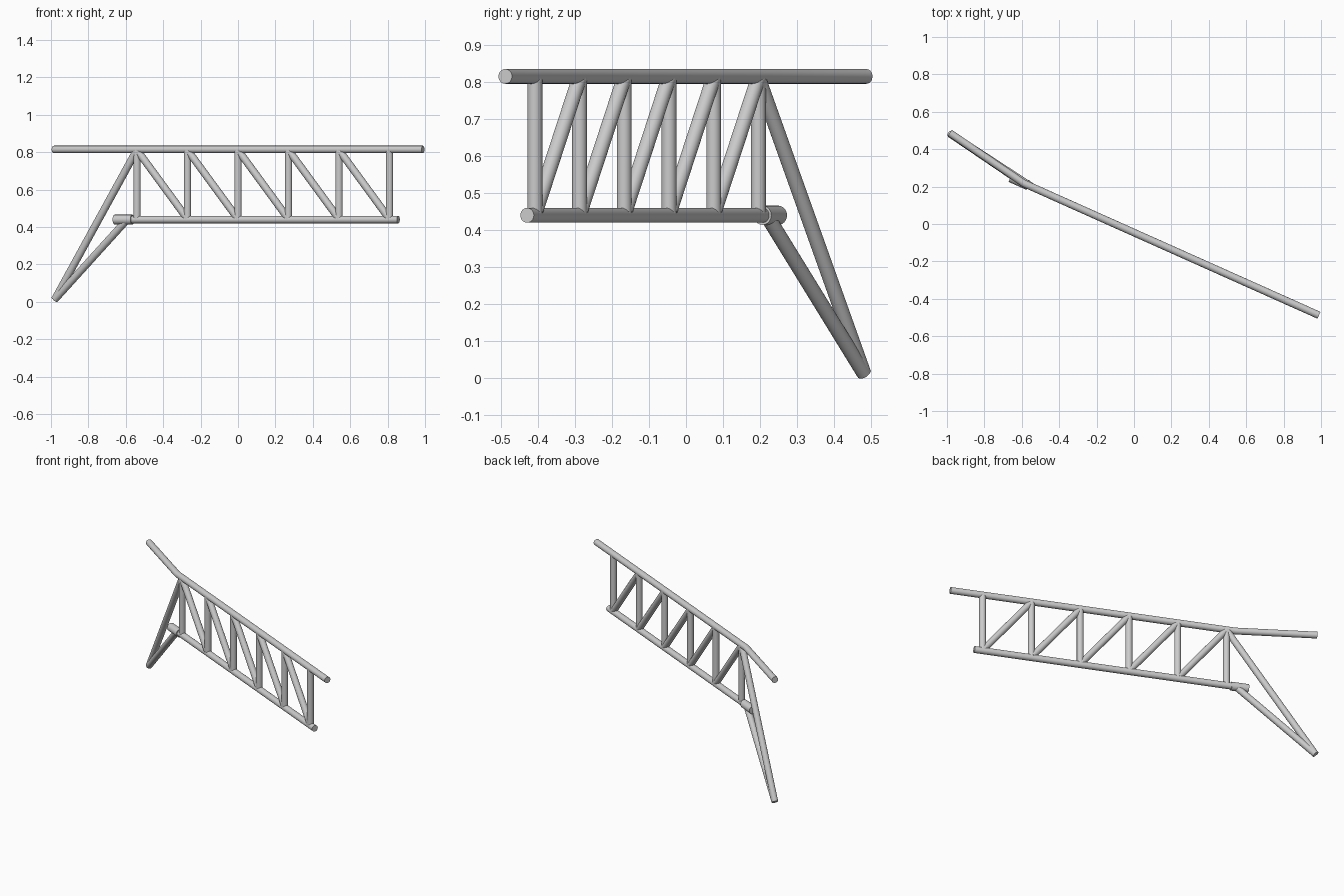
import bpy, bmesh, math
from mathutils import Vector

if "Cube" in bpy.data.objects:
    bpy.data.objects.remove(bpy.data.objects["Cube"])

SIDES = 24
TOP, LOW, R = 0.815, 0.44, 0.02


def line_y(x):
    return -0.046 - 0.447 * x


def at(x, z):
    return Vector((x, line_y(x), z))


def tube(name, points, radius=R):
    """Capped round tube along a path, mitred at each bend."""
    pts = [Vector(p) for p in points]
    bm = bmesh.new()
    d = (pts[1] - pts[0]).normalized()
    u = d.orthogonal().normalized()
    v = d.cross(u)
    ring_pts = [pts[0] + radius * (math.cos(a) * u + math.sin(a) * v)
                for a in (2 * math.pi * i / SIDES for i in range(SIDES))]
    rings = [[bm.verts.new(p) for p in ring_pts]]
    for i in range(1, len(pts)):
        d = (pts[i] - pts[i - 1]).normalized()
        n = d
        if i < len(pts) - 1:
            n = (d + (pts[i + 1] - pts[i]).normalized()).normalized()
        # slide the previous ring along the segment onto the next mitre plane
        ring_pts = [p + d * ((pts[i] - p).dot(n) / d.dot(n)) for p in ring_pts]
        rings.append([bm.verts.new(p) for p in ring_pts])
    for a, b in zip(rings, rings[1:]):
        for i in range(SIDES):
            j = (i + 1) % SIDES
            bm.faces.new((a[i], a[j], b[j], b[i]))
    bm.faces.new(rings[0][::-1])
    bm.faces.new(rings[-1])
    bmesh.ops.recalc_face_normals(bm, faces=bm.faces)
    mesh = bpy.data.meshes.new(name)
    bm.to_mesh(mesh)
    bm.free()
    ob = bpy.data.objects.new(name, mesh)
    bpy.context.collection.objects.link(ob)
    bpy.ops.object.select_all(action='DESELECT')
    ob.select_set(True)
    bpy.context.view_layer.objects.active = ob
    bpy.ops.object.shade_smooth_by_angle(angle=math.radians(35))
    return ob


# Long rails, the upper one bent at its left end
tube("top_rail", [(-0.985, 0.487, TOP), at(-0.59, TOP), at(0.989, TOP)])
tube("bottom_rail", [at(-0.60, LOW), at(0.857, LOW)])
tube("rail_sleeve", [at(-0.66, LOW), at(-0.565, LOW)], 0.026)

# Lattice of uprights and diagonals
xs = [-0.54 + 0.27 * i for i in range(6)]
for i, x in enumerate(xs):
    tube(f"upright_{i + 1}", [at(x, LOW), at(x, TOP)])
for i, (x0, x1) in enumerate(zip(xs, xs[1:])):
    tube(f"diagonal_{i + 1}", [at(x0 + 0.005, TOP - 0.01), at(x1 - 0.005, LOW + 0.01)])

# Two braces meeting at the foot
foot = (-0.979, 0.48, 0.014)
tube("long_brace", [foot, at(-0.545, TOP - 0.01)])
tube("short_brace", [foot, at(-0.597, LOW - 0.005)])
